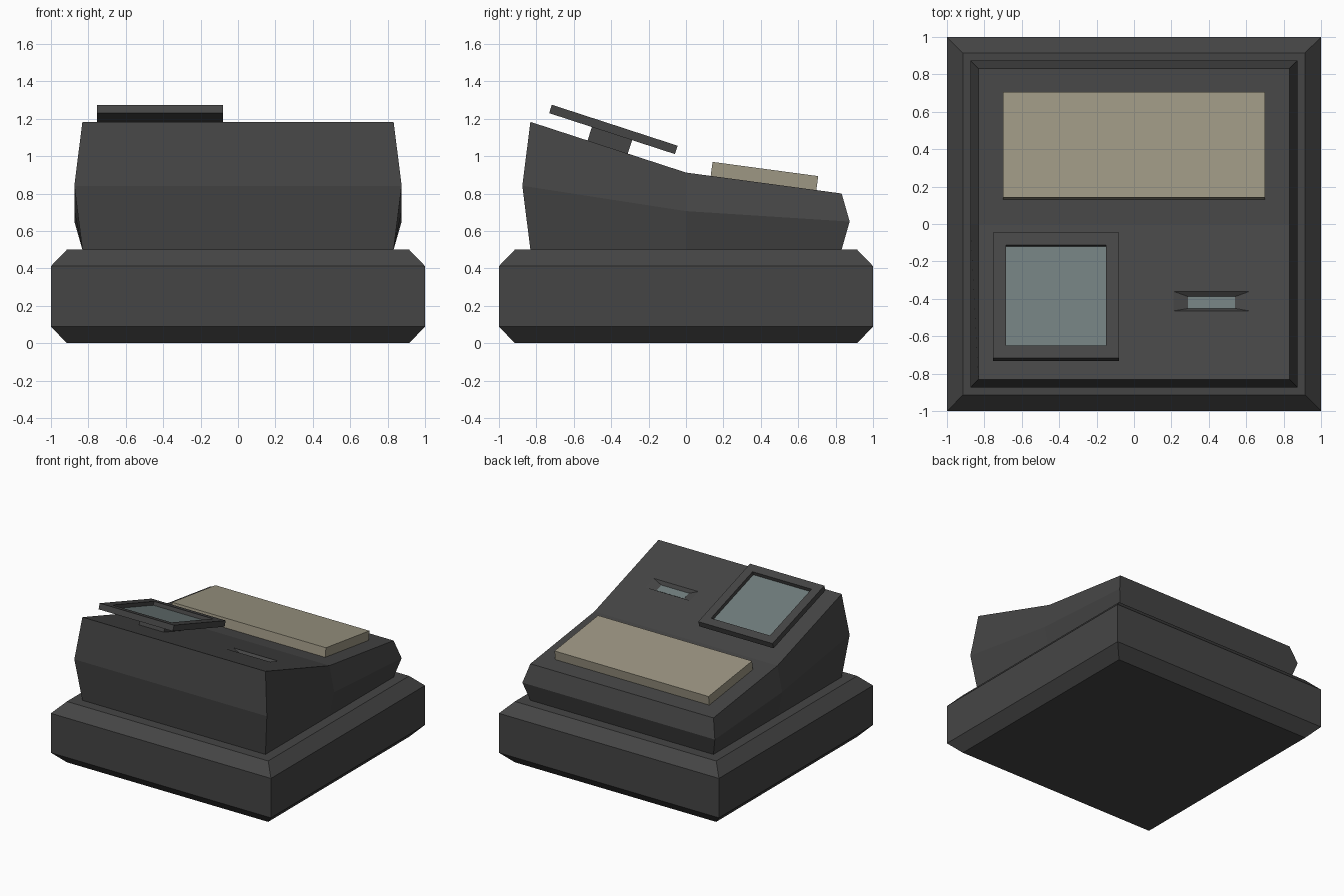
import bpy, bmesh
from math import atan2
from mathutils import Matrix, Vector

if "Cube" in bpy.data.objects:
    bpy.data.objects.remove(bpy.data.objects["Cube"])


def material(name, rgb):
    m = bpy.data.materials.new(name)
    m.diffuse_color = (*rgb, 1)
    m.use_nodes = True
    m.node_tree.nodes["Principled BSDF"].inputs["Base Color"].default_value = m.diffuse_color
    return m


dark = material("dark_plastic", (0.06, 0.06, 0.06))
beige = material("key_beige", (0.34, 0.31, 0.23))
glass = material("glass_grey", (0.16, 0.2, 0.2))


def rect(hx, hy, z):
    return [(-hx, -hy, z), (hx, -hy, z), (hx, hy, z), (-hx, hy, z)]


def loft(name, rings, mats=(dark,), frame=Matrix(), cap_mat=0):
    """Skin a stack of closed rings and cap both ends."""
    bm = bmesh.new()
    loops = [[bm.verts.new(p) for p in ring] for ring in rings]
    n = len(loops[0])
    for a, b in zip(loops, loops[1:]):
        for i in range(n):
            j = (i + 1) % n
            bm.faces.new((a[i], a[j], b[j], b[i]))
    bm.faces.new(loops[0][::-1])
    bm.faces.new(loops[-1]).material_index = cap_mat
    mesh = bpy.data.meshes.new(name)
    bmesh.ops.recalc_face_normals(bm, faces=bm.faces)
    bm.to_mesh(mesh)
    bm.free()
    for m in mats:
        mesh.materials.append(m)
    ob = bpy.data.objects.new(name, mesh)
    ob.matrix_world = frame
    bpy.context.collection.objects.link(ob)
    return ob


def tilted(x, y, z, angle):
    return Matrix.Translation((x, y, z)) @ Matrix.Rotation(-angle, 4, 'X')


# Chamfered drawer base
loft("drawer_base", [rect(h, h, z) for h, z in
                     ((0.915, 0), (1, 0.088), (1, 0.412), (0.915, 0.5))])

# Wedge body: ring bulges halfway between the flat foot and the sloped top
FRONT, MID, BACK, FOOT = 1.183, 0.912, 0.80, 0.5
W, BULGE = 0.832, 0.875
steep = atan2(FRONT - MID, W)
shallow = atan2(MID - BACK, W)


def body_ring(h, t):
    zf, zm, zb = (FOOT + (z - FOOT) * t for z in (FRONT, MID, BACK))
    return [(-h, -h, zf), (h, -h, zf), (h, 0, zm), (h, h, zb), (-h, h, zb), (-h, 0, zm)]


# The top is bent, so its cap is split along the crease
body = loft("register_body", [body_ring(W, 0), body_ring(BULGE, 0.5), body_ring(W, 1)])
bm = bmesh.new()
bm.from_mesh(body.data)
bm.verts.ensure_lookup_table()
bmesh.ops.connect_verts(bm, verts=[bm.verts[14], bm.verts[17]])
bm.to_mesh(body.data)
bm.free()

# Receipt slot: shallow tapered pocket cut into the steep slope
slot = tilted(0.415, -0.4125, MID + 0.4125 * (FRONT - MID) / W, steep)
cutter = loft("slot_cutter", [rect(0.125, 0.033, -0.024), rect(0.203, 0.055, 0),
                              rect(0.203, 0.055, 0.1)], frame=slot)
cutter.hide_render = True
cut = body.modifiers.new("slot", 'BOOLEAN')
cut.operation = 'DIFFERENCE'
cut.solver = 'EXACT'
cut.object = cutter
bpy.context.view_layer.update()
body_mesh = bpy.data.meshes.new_from_object(
    body.evaluated_get(bpy.context.evaluated_depsgraph_get()))
body.modifiers.clear()
body.data = body_mesh
bpy.data.objects.remove(cutter)
loft("slot_floor", [rect(0.125, 0.033, -0.026), rect(0.125, 0.033, -0.023)], (glass,), slot)

# Keyboard pad on the shallow slope
loft("keyboard_pad", [rect(0.7, 0.285, -0.08), rect(0.7, 0.285, 0)], (beige,),
     tilted(0, 0.4245, 0.931, shallow))

# Display: framed slab with recessed glass, on a short neck
screen = tilted(-0.4175, -0.381, 1.165, steep)
loft("display", [rect(0.3375, 0.3535, -0.047), rect(0.3375, 0.3535, 0),
                 rect(0.2675, 0.2835, 0), rect(0.2675, 0.2835, -0.03)],
     (dark, glass), screen, cap_mat=1)
loft("display_neck", [rect(0.113, 0.113, -0.14), rect(0.113, 0.113, -0.045)], frame=screen)
